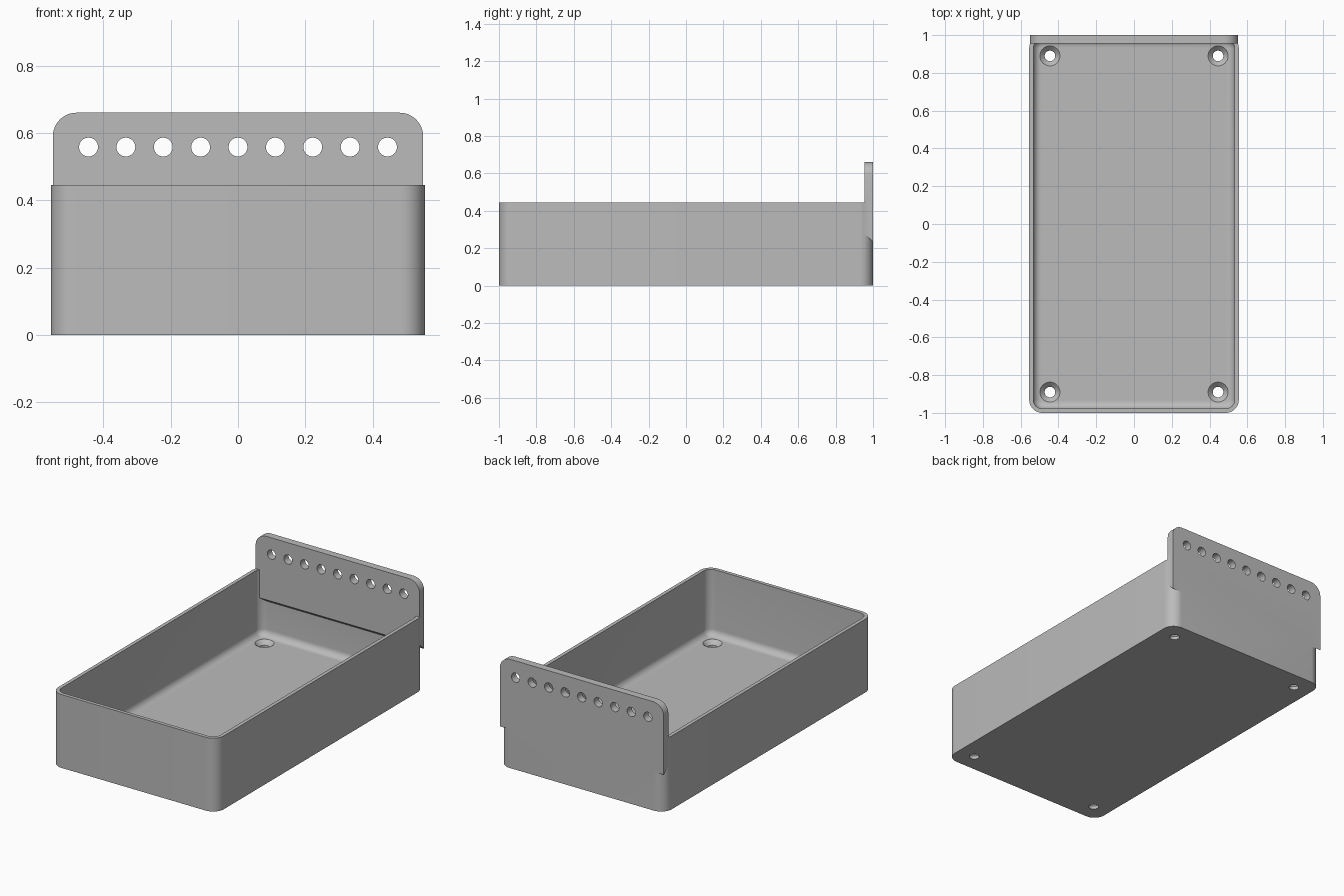
import bpy, bmesh
from math import sin, cos, pi, radians

cube = bpy.data.objects.get("Cube")
if cube:
    bpy.data.objects.remove(cube, do_unlink=True)

HALF_X, HALF_Y, RIM = 0.555, 1.0, 0.445
WALL, FLOOR, RADIUS = 0.022, 0.045, 0.07
PLATE_X, PLATE_Y, PLATE_TOP, PLATE_LOW = 0.55, 0.955, 0.66, 0.235

grey = bpy.data.materials.new("light grey")
grey.use_nodes = True
colour = (0.5, 0.5, 0.5, 1)
grey.diffuse_color = colour
grey.node_tree.nodes["Principled BSDF"].inputs["Base Color"].default_value = colour


def rounded_rect(hx, hy, r, steps=10):
    """Outline of a rounded rectangle, counter-clockwise."""
    pts = []
    for k, (sx, sy) in enumerate([(1, 1), (-1, 1), (-1, -1), (1, -1)]):
        for i in range(steps + 1):
            a = (k + i / steps) * pi / 2
            pts.append((sx * (hx - r) + r * cos(a), sy * (hy - r) + r * sin(a)))
    return pts


def circle(cx, cy, r, n=32):
    return [(cx + r * cos(2 * pi * i / n), cy + r * sin(2 * pi * i / n)) for i in range(n)]


def loft(name, rings):
    """Closed solid through rings of 3D points."""
    bm = bmesh.new()
    loops = [[bm.verts.new(p) for p in ring] for ring in rings]
    n = len(loops[0])
    for a, b in zip(loops, loops[1:]):
        for i in range(n):
            j = (i + 1) % n
            bm.faces.new((a[i], a[j], b[j], b[i]))
    bm.faces.new(loops[0][::-1])
    bm.faces.new(loops[-1])
    bmesh.ops.recalc_face_normals(bm, faces=bm.faces)
    mesh = bpy.data.meshes.new(name)
    bm.to_mesh(mesh)
    bm.free()
    mesh.materials.append(grey)
    obj = bpy.data.objects.new(name, mesh)
    bpy.context.collection.objects.link(obj)
    return obj


def combine(target, other, operation):
    """Apply a boolean and remove the helper."""
    other.hide_render = True
    mod = target.modifiers.new(operation, "BOOLEAN")
    mod.operation, mod.object, mod.solver = operation, other, "EXACT"
    bpy.context.view_layer.objects.active = target
    bpy.ops.object.modifier_apply(modifier=mod.name)
    bpy.data.objects.remove(other, do_unlink=True)


def lift(outline, z):
    return [(x, y, z) for x, y in outline]


# Tray body
outer = rounded_rect(HALF_X, HALF_Y, RADIUS)
tray = loft("tray", [lift(outer, 0), lift(outer, RIM)])

# Cavity with a rounded floor edge
fillet = 0.04
rings = []
for i in range(9):
    a = i / 8 * pi / 2
    inset = WALL + fillet * (1 - sin(a))
    rings.append(lift(rounded_rect(HALF_X - inset, HALF_Y - inset, RADIUS - inset),
                      FLOOR + fillet * (1 - cos(a))))
rings.append(lift(rounded_rect(HALF_X - WALL, HALF_Y - WALL, RADIUS - WALL), RIM + 0.1))
combine(tray, loft("cavity_cutter", rings), "DIFFERENCE")

# Countersunk screw holes in the floor corners
for sx in (-1, 1):
    for sy in (-1, 1):
        profile = [(0.028, -0.05), (0.028, 0.02), (0.053, FLOOR), (0.053, FLOOR + 0.03)]
        cutter = loft("screw_cutter", [lift(circle(sx * 0.445, sy * 0.89, r), z) for r, z in profile])
        combine(tray, cutter, "DIFFERENCE")

# Hanging plate: rounded top corners, sloped underside
top_corner = [(PLATE_X - RADIUS + RADIUS * cos(a), PLATE_TOP - RADIUS + RADIUS * sin(a))
              for a in [i / 10 * pi / 2 for i in range(11)]]
upper = top_corner + [(-x, z) for x, z in reversed(top_corner)]


def plate_ring(y, low):
    return [(x, y, z) for x, z in upper + [(-PLATE_X, low), (PLATE_X, low)]]


plate = loft("back_plate", [plate_ring(PLATE_Y, PLATE_LOW + 0.04), plate_ring(HALF_Y, PLATE_LOW)])

# Row of peg holes
for i in range(-4, 5):
    hole = circle(i * 0.111, 0.558, 0.028)
    cutter = loft("peg_cutter", [[(x, y, z) for x, z in hole] for y in (PLATE_Y - 0.1, HALF_Y + 0.1)])
    combine(plate, cutter, "DIFFERENCE")

combine(tray, plate, "UNION")

# Smooth the curves, keep the edges crisp
for obj in bpy.context.selected_objects:
    obj.select_set(False)
tray.select_set(True)
bpy.context.view_layer.objects.active = tray
bpy.ops.object.shade_smooth_by_angle(angle=radians(30))
